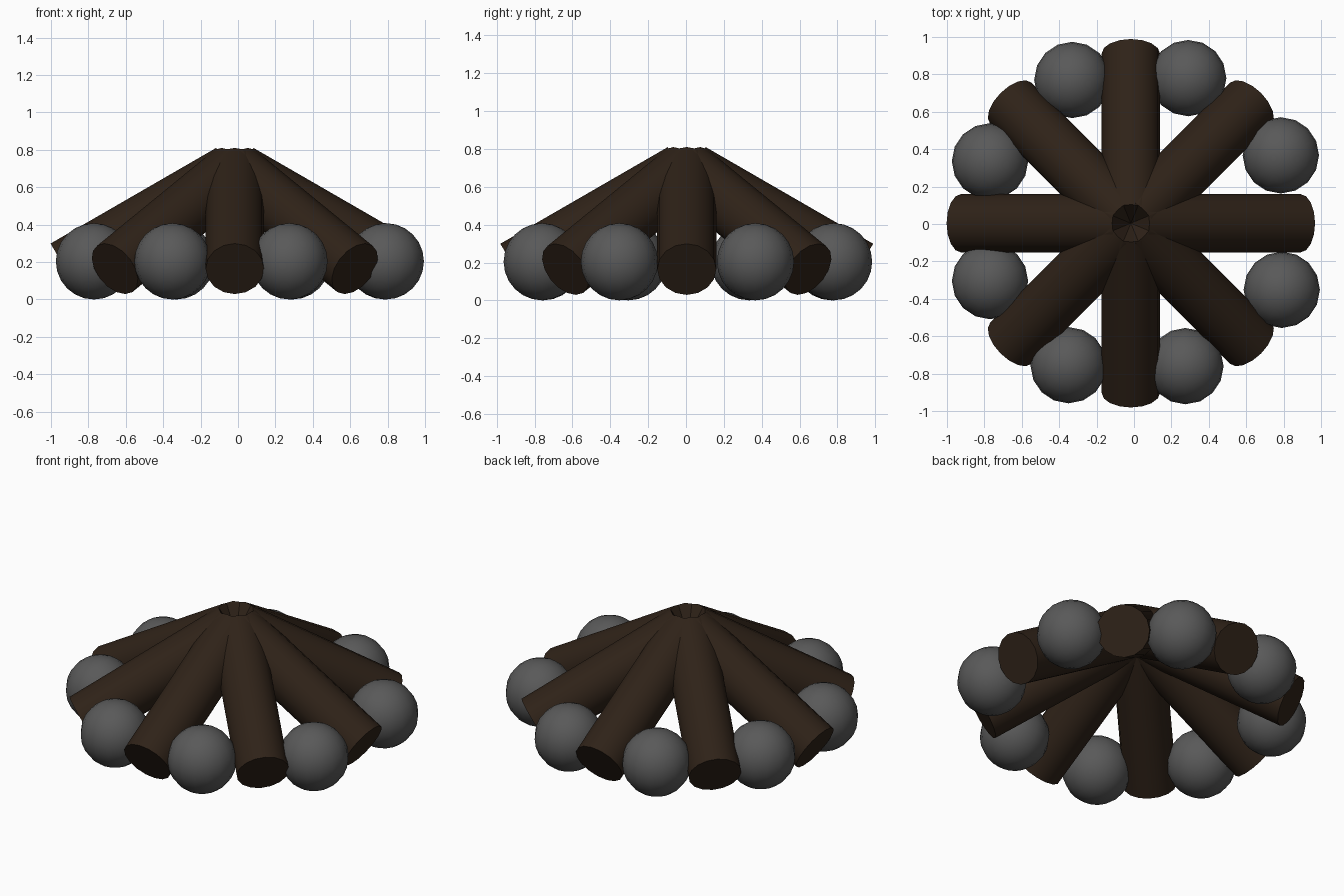
import bpy
import math
from mathutils import Vector

if "Cube" in bpy.data.objects:
    bpy.data.objects.remove(bpy.data.objects["Cube"])


def material(name, rgb):
    m = bpy.data.materials.new(name)
    m.diffuse_color = (*rgb, 1)
    m.use_nodes = True
    m.node_tree.nodes["Principled BSDF"].inputs["Base Color"].default_value = m.diffuse_color
    return m


bark = material("dark_bark", (0.028, 0.016, 0.009))
rock = material("grey_rock", (0.1, 0.1, 0.1))


def finish(name, mat):
    ob = bpy.context.object
    ob.name = name
    ob.data.materials.append(mat)
    bpy.ops.object.shade_smooth_by_angle(angle=math.radians(40))
    return ob


# Eight logs leaning together, 30 degrees from the ground
CENTRE = Vector((-0.017, 0.004, 0))
TILT = math.radians(30)
INNER = (0.022, 0.675)   # radius, height of the log's upper end
OUTER = (0.907, 0.164)   # radius, height of the log's lower end
length = math.dist(INNER, OUTER)
mid_r, mid_z = [(a + b) / 2 for a, b in zip(INNER, OUTER)]
for i in range(8):
    a = i * math.pi / 4
    pos = CENTRE + Vector((mid_r * math.cos(a), mid_r * math.sin(a), mid_z))
    bpy.ops.mesh.primitive_cylinder_add(
        vertices=16, radius=0.156, depth=length, location=pos,
        rotation=(0, math.pi / 2 + TILT, a))
    finish(f"log_{i + 1}", bark)

# Ring of stones in the gaps between the logs
stones = [(0.29, 0.78), (-0.33, 0.77), (-0.77, 0.335), (-0.77, -0.305),
          (-0.35, -0.755), (0.275, -0.76), (0.79, -0.352), (0.785, 0.367)]
for i, (x, y) in enumerate(stones):
    bpy.ops.mesh.primitive_uv_sphere_add(
        segments=16, ring_count=12, radius=0.204, location=(x, y, 0.204))
    finish(f"stone_{i + 1}", rock)
